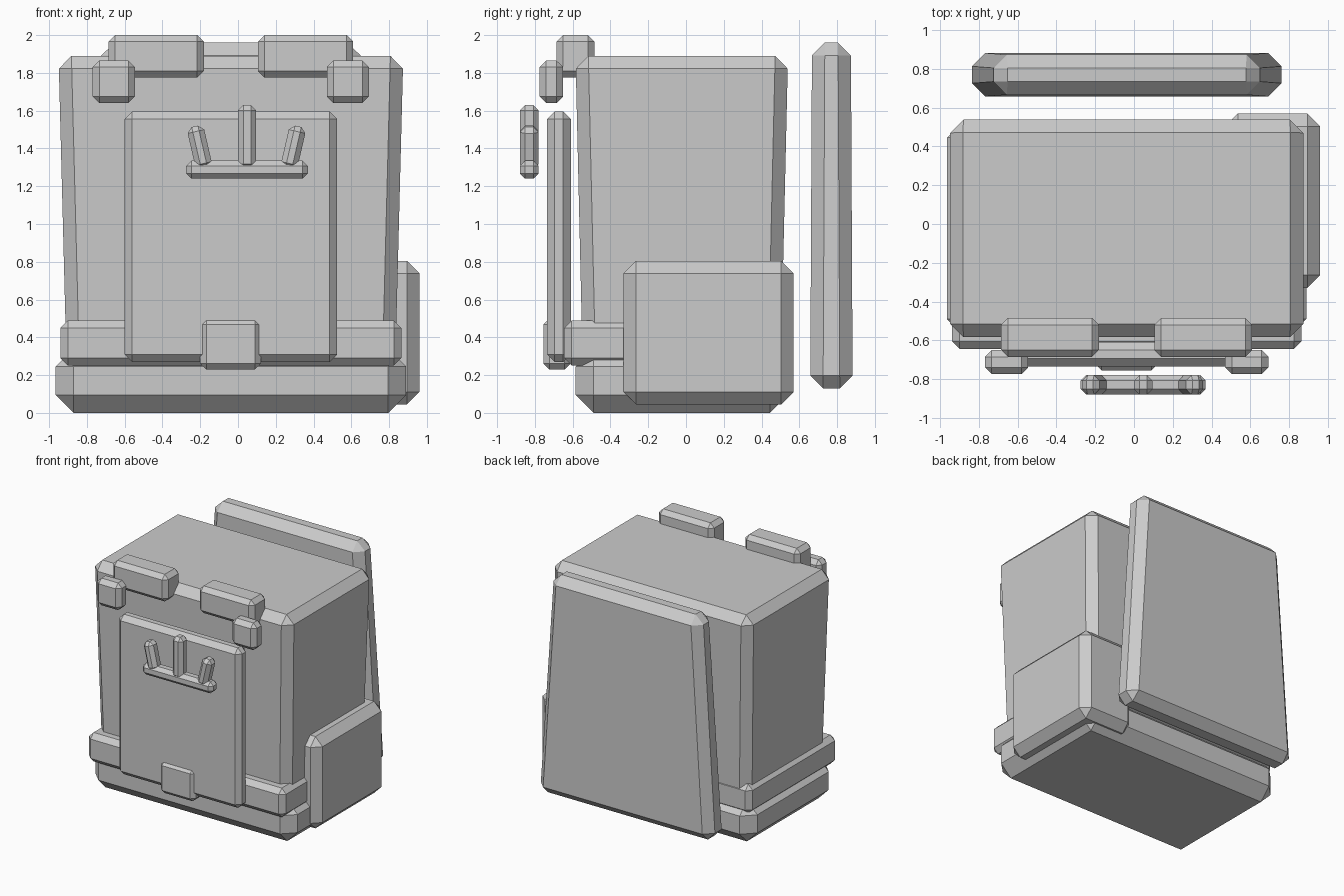
import bpy
import bmesh
import math
from mathutils import Matrix, Vector

default = bpy.data.objects.get("Cube")
if default:
    bpy.data.objects.remove(default, do_unlink=True)

GREY = (0.6, 0.6, 0.6, 1)
grey = bpy.data.materials.new("plain grey")
grey.use_nodes = True
grey.diffuse_color = GREY
grey.node_tree.nodes["Principled BSDF"].inputs["Base Color"].default_value = GREY


def block(name, x, y, z, bevel, taper=(1, 1), tilt=0):
    """Chamfered box from (min, max) ranges; taper scales the bottom, tilt turns it about y."""
    size = Vector((x[1] - x[0], y[1] - y[0], z[1] - z[0]))
    centre = Vector((sum(x), sum(y), sum(z))) / 2
    bm = bmesh.new()
    bmesh.ops.create_cube(bm, size=1)
    for v in bm.verts:
        low = v.co.z < 0
        v.co *= 1
        v.co.x *= size.x * (taper[0] if low else 1)
        v.co.y *= size.y * (taper[1] if low else 1)
        v.co.z *= size.z
    bmesh.ops.bevel(bm, geom=bm.edges[:], offset=bevel, segments=1,
                    profile=0.5, affect='EDGES', clamp_overlap=True)
    bmesh.ops.recalc_face_normals(bm, faces=bm.faces[:])
    bm.transform(Matrix.Rotation(math.radians(tilt), 4, 'Y'))
    mesh = bpy.data.meshes.new(name)
    bm.to_mesh(mesh)
    bm.free()
    mesh.materials.append(grey)
    obj = bpy.data.objects.new(name, mesh)
    obj.location = centre
    bpy.context.collection.objects.link(obj)
    return obj


MID = -0.038  # x of the body's own centre line


def pair(name, x, y, z, bevel):
    """A block on the +x side and its mirror about the body's centre line."""
    block("left_" + name, x, y, z, bevel)
    block("right_" + name, (2 * MID - x[1], 2 * MID - x[0]), y, z, bevel)


# Body, waist and back
block("torso", (-0.95, 0.875), (-0.585, 0.54), (0.2, 1.89), 0.068, taper=(0.952, 0.93))
block("base", (-0.965, 0.89), (-0.585, 0.54), (0, 0.34), 0.095)
block("belt", (-0.94, 0.865), (-0.645, 0.51), (0.25, 0.49), 0.04)
block("back_plate", (-0.72, 0.645), (0.667, 0.873), (0.13, 1.96), 0.068, taper=(1.175, 1.09))
block("side_pouch", (0.47, 0.96), (-0.33, 0.57), (0.045, 0.805), 0.066)

# Front panel and buckle
block("front_panel", (-0.6, 0.525), (-0.735, -0.61), (0.27, 1.595), 0.04)
block("buckle", (-0.2, 0.122), (-0.755, -0.61), (0.23, 0.5), 0.032)

# Collar and clasps
pair("collar_block", (0.105, 0.61), (-0.685, -0.485), (1.775, 2.0), 0.035)
pair("clasp", (0.47, 0.693), (-0.775, -0.65), (1.64, 1.865), 0.035)

# Three-pronged ornament
DEPTH = (-0.88, -0.78)
block("ornament_bar", (-0.275, 0.37), DEPTH, (1.24, 1.335), 0.028)
block("middle_prong", (0, 0.096), DEPTH, (1.29, 1.63), 0.028)
for name, x, tilt in (("left_prong", 0.293, 13), ("right_prong", -0.203, -13)):
    block(name, (x - 0.045, x + 0.045), DEPTH, (1.29, 1.52), 0.028, tilt=tilt)
